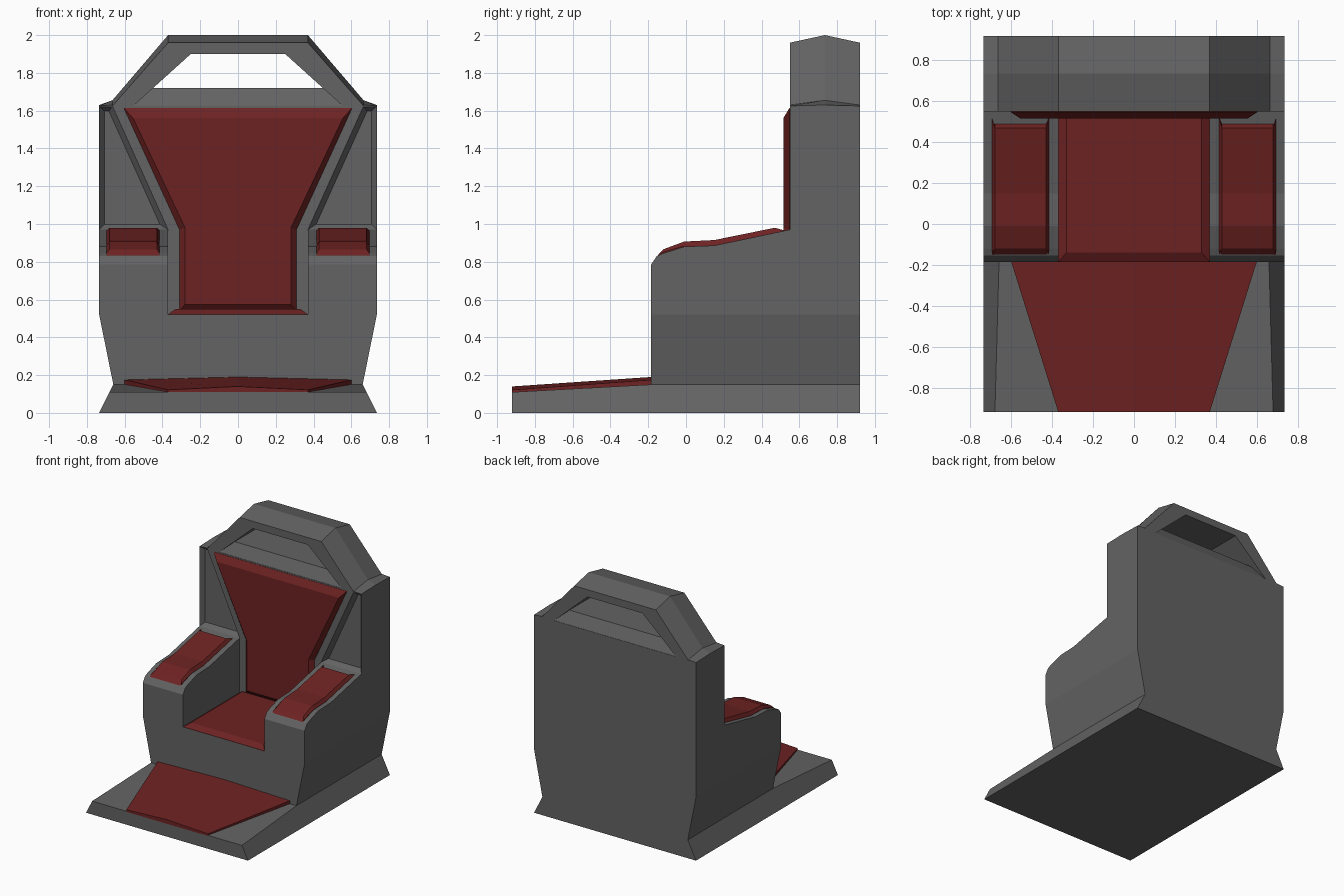
import bpy, bmesh

if "Cube" in bpy.data.objects:
    bpy.data.objects.remove(bpy.data.objects["Cube"])


def material(name, rgb):
    m = bpy.data.materials.new(name)
    m.diffuse_color = (*rgb, 1)
    m.use_nodes = True
    m.node_tree.nodes["Principled BSDF"].inputs["Base Color"].default_value = m.diffuse_color
    return m


GREY = material("dark stone grey", (0.125, 0.125, 0.125))
RED = material("deep red cloth", (0.155, 0.016, 0.016))


def loft(name, rings, mat, recess=None):
    """Skin equal-length rings and cap both ends; optionally recess the first cap."""
    bm = bmesh.new()
    rows = [[bm.verts.new(p) for p in r] for r in rings]
    n = len(rows[0])
    for a, b in zip(rows, rows[1:]):
        for i in range(n):
            bm.faces.new((a[i], a[(i + 1) % n], b[(i + 1) % n], b[i]))
    first = bm.faces.new(rows[0])
    bm.faces.new(rows[-1])
    bmesh.ops.recalc_face_normals(bm, faces=bm.faces)
    if recess:
        bmesh.ops.inset_individual(bm, faces=[first], thickness=recess[0],
                                   depth=-recess[1], use_even_offset=True)
    me = bpy.data.meshes.new(name)
    bm.to_mesh(me)
    bm.free()
    me.materials.append(mat)
    ob = bpy.data.objects.new(name, me)
    bpy.context.collection.objects.link(ob)
    return ob


def xz(poly, y):
    return [(x, y, z) for x, z in poly]


def yz(poly, x):
    return [(x, y, z) for y, z in poly]


def rect(x, y0, y1, z):
    return [(-x, y0, z), (x, y0, z), (x, y1, z), (-x, y1, z)]


def sym(half):
    """Complete a right-hand half outline by mirroring it in x."""
    return half + [(-x, z) for x, z in reversed(half)]


F, B, A = 0.55, 0.92, -0.185   # back front plane, rear plane, arm front plane

# base plinth with a sloping front apron
loft("base", [
    xz(sym([(0.735, 0), (0.68, 0.11)]), -0.92),
    xz(sym([(0.735, 0), (0.66, 0.15)]), A),
    xz(sym([(0.735, 0), (0.66, 0.15)]), B)], GREY)

# carpet, crowned along the middle
loft("carpet", [
    [(-0.37, -0.92, 0.105), (0.37, -0.92, 0.105), (0.37, -0.92, 0.122),
     (0, -0.92, 0.14), (-0.37, -0.92, 0.122)],
    [(-0.6, A, 0.14), (0.6, A, 0.14), (0.6, A, 0.175),
     (0, A, 0.19), (-0.6, A, 0.175)]], RED)

# flared lower body and the lower part of the back
loft("lower_body", [rect(0.66, A, B, 0.15), rect(0.735, A, B, 0.52)], GREY)
loft("back_lower", [rect(0.735, F, B, 0.52), rect(0.735, F, B, 0.97)], GREY)

# upper back: centre panel
panel = sym([(0.37, 0.97), (0.665, 1.625)])
loft("back_centre", [xz(panel, F), xz(panel, B)], GREY)

arm = [(A, 0.52), (A, 0.785), (-0.155, 0.83), (-0.12, 0.845), (-0.01, 0.88),
       (0.15, 0.886), (F, 0.97), (F, 0.52)]
pad_top = [(-0.165, 0.815), (-0.12, 0.866), (-0.01, 0.907), (0.15, 0.915),
           (0.47, 0.98)]
pad_outer = [(-0.178, 0.79), (-0.14, 0.845), (-0.01, 0.884), (0.15, 0.89),
             (0.52, 0.966)]
floor = [(0.51, 0.93), (0.15, 0.86), (-0.01, 0.85), (-0.12, 0.81), (-0.16, 0.78)]

for s, side in ((1, "right"), (-1, "left")):
    # recessed wing panel beside the back
    wing = [(s * x, z) for x, z in
            [(0.735, 1.625), (0.735, 0.97), (0.37, 0.97), (0.665, 1.625)]]
    loft(side + "_wing", [xz(wing, F), xz(wing, B)], GREY, (0.028, 0.035))
    # ridged shoulder
    loft(side + "_shoulder", [
        yz([(F, 1.62), (F, 1.625), (0.735, 1.63), (B, 1.625), (B, 1.62)], s * 0.735),
        yz([(F, 1.62), (F, 1.63), (0.735, 1.655), (B, 1.63), (B, 1.62)], s * 0.665)], GREY)
    # armrest and its bevelled pad
    loft(side + "_armrest", [yz(arm, s * 0.37), yz(arm, s * 0.735)], GREY)
    loft(side + "_arm_pad", [
        yz(pad_outer + floor, s * 0.415), yz(pad_top + floor, s * 0.43),
        yz(pad_top + floor, s * 0.68), yz(pad_outer + floor, s * 0.695)], RED)

# sill under the handle opening
loft("handle_sill", [rect(0.56, F, B, 1.62), rect(0.45, 0.60, 0.87, 1.72)], GREY)


# handle arch with a ridge along its outer edge
def arch(xo, zo, zr, xi, zi):
    return [(xo, F, zo), (xo, 0.735, zr), (xo, B, zo), (xi, B, zi), (xi, F, zi)]


loft("handle", [
    arch(-0.665, 1.625, 1.655, -0.56, 1.62), arch(-0.37, 1.96, 2.0, -0.25, 1.90),
    arch(0.37, 1.96, 2.0, 0.25, 1.90), arch(0.665, 1.625, 1.655, 0.56, 1.62)], GREY)

# seat cushion with bevelled rim
loft("seat", [rect(0.37, A, F, 0.515), rect(0.37, A, F, 0.522),
              rect(0.33, -0.14, 0.53, 0.55)], RED)

# back cushion, tapered outline with bevelled rim
outer = sym([(0.31, 0.54), (0.31, 0.97), (0.605, 1.615)])
inner = sym([(0.28, 0.575), (0.28, 0.98), (0.555, 1.56)])
loft("back_cushion", [xz(inner, 0.515), xz(outer, 0.548), xz(outer, 0.56)], RED)
